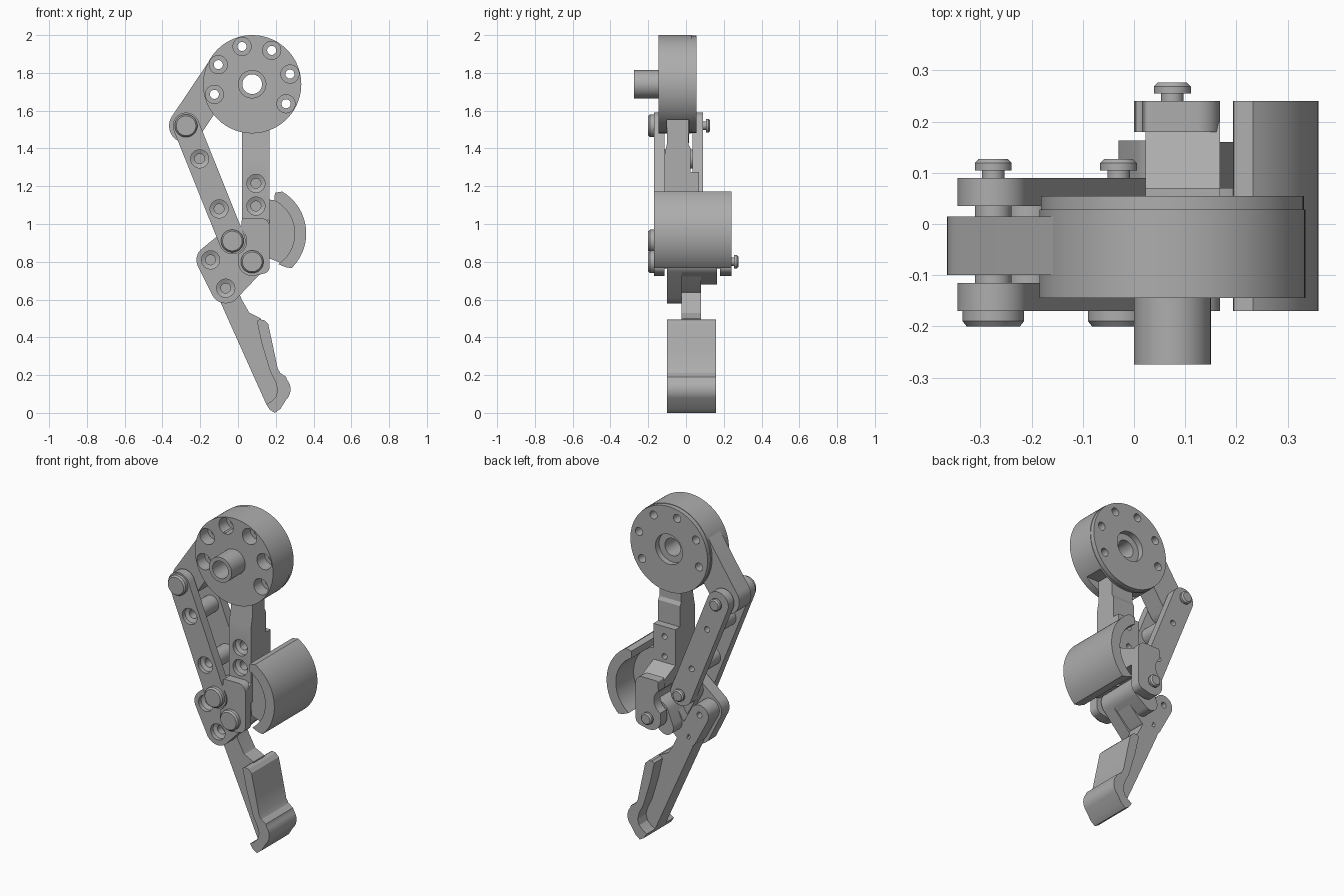
import bpy, bmesh
from math import cos, sin, pi, radians
from mathutils import Vector
from mathutils.geometry import convex_hull_2d

if "Cube" in bpy.data.objects:
    bpy.data.objects.remove(bpy.data.objects["Cube"])

grey = bpy.data.materials.new("plain grey")
grey.use_nodes = True
grey.diffuse_color = (0.42, 0.42, 0.42, 1)
grey.node_tree.nodes["Principled BSDF"].inputs["Base Color"].default_value = grey.diffuse_color


def finish(name, bm):
    bmesh.ops.recalc_face_normals(bm, faces=bm.faces)
    me = bpy.data.meshes.new(name)
    bm.to_mesh(me)
    bm.free()
    ob = bpy.data.objects.new(name, me)
    me.materials.append(grey)
    bpy.context.collection.objects.link(ob)
    return ob


def prism(name, pts, lo, hi, axis="Y"):
    """Extrude an (x, z) outline along y, or a (y, z) outline along x."""
    bm = bmesh.new()
    place = (lambda a, b: (a, lo, b)) if axis == "Y" else (lambda a, b: (lo, a, b))
    face = bm.faces.new([bm.verts.new(place(a, b)) for a, b in pts])
    out = bmesh.ops.extrude_face_region(bm, geom=[face])
    step = Vector((0, hi - lo, 0)) if axis == "Y" else Vector((hi - lo, 0, 0))
    bmesh.ops.translate(bm, vec=step, verts=[v for v in out["geom"] if isinstance(v, bmesh.types.BMVert)])
    return finish(name, bm)


def arc(cx, cz, r, a, b, n):
    return [(cx + r * cos(radians(a + (b - a) * i / n)), cz + r * sin(radians(a + (b - a) * i / n)))
            for i in range(n + 1)]


def hull(*circles):
    """Outline wrapped around (x, z, radius) circles."""
    pts = [Vector(p) for x, z, r in circles for p in arc(x, z, r, 0, 352.5, 47)]
    return [pts[i] for i in convex_hull_2d(pts)]


def lathe(name, x, z, profile, n=48):
    """Solid of revolution about y from (radius, y) pairs."""
    bm = bmesh.new()
    rings = [[bm.verts.new((x + r * cos(2 * pi * i / n), y, z + r * sin(2 * pi * i / n)))
              for i in range(n)] for r, y in profile]
    for p, q in zip(rings, rings[1:]):
        for i in range(n):
            bm.faces.new((p[i - 1], p[i], q[i], q[i - 1]))
    bm.faces.new(rings[0])
    bm.faces.new(rings[-1])
    return finish(name, bm)


def cut(targets, cutters):
    for ob in targets:
        bpy.context.view_layer.objects.active = ob
        for c in cutters:
            mod = ob.modifiers.new("cut", "BOOLEAN")
            mod.operation, mod.solver, mod.object = "DIFFERENCE", "EXACT", c
            bpy.ops.object.modifier_apply(modifier=mod.name)
    for c in cutters:
        bpy.data.objects.remove(c)


def screw_hole(x, z, front):
    return lathe("cutter", x, z, [(0.048, front - 0.02), (0.048, front + 0.025),
                                  (0.026, front + 0.035), (0.026, front + 0.09)])


def back_hole(x, z, back):
    return lathe("cutter", x, z, [(0.017, back - 0.04), (0.017, back + 0.02)])


def pin(name, x, z, tail):
    lathe(name, x, z, [(0.052, -0.2), (0.06, -0.19), (0.06, -0.17), (0.036, -0.17), (0.036, tail - 0.038),
                       (0.022, tail - 0.038), (0.022, tail - 0.022), (0.036, tail - 0.022),
                       (0.036, tail - 0.008), (0.028, tail)])


# Main joints
HUB, CRANK, LINK, KNEE = (0.075, 1.74), (-0.275, 1.52), (-0.03, 0.91), (0.075, 0.8)

# Pulley disc with hub tube, back cover and the crank arm
disc = lathe("pulley_disc", *HUB, [(0.26, -0.145), (0.26, 0.028)], 96)
cover = lathe("pulley_cover", *HUB, [(0.257, 0.028), (0.257, 0.055)], 96)
tube = lathe("hub_tube", *HUB, [(0.075, -0.275), (0.075, -0.14)])
crank = prism("crank_arm", hull((*CRANK, 0.09), (-0.08, 1.81, 0.09)), -0.1, 0.015)
cut([disc], [prism("cutter", [(-0.3, 1.4), (0.4, 1.4), (0.4, 1.55), (-0.3, 1.55)], -0.1, 0.015)])
holes = [lathe("cutter", *HUB, [(0.052, -0.3), (0.052, 0.02), (0.09, 0.02), (0.09, 0.1)])]
for a in (15, 60, 105, 150, 195, 330):
    x, z = arc(*HUB, 0.207, a, a, 1)[0]
    holes.append(lathe("cutter", x, z, [(0.048, -0.2), (0.048, -0.07), (0.024, -0.07), (0.024, 0.1)], 32))
cut([disc, cover, tube, crank], holes)

# Twin link plates with spacers
link_outline = hull((*CRANK, 0.07), (*LINK, 0.07))
front_plate = prism("link_front_plate", link_outline, -0.17, -0.115)
back_plate = prism("link_back_plate", link_outline, 0.035, 0.09)
link_screws = [(-0.203, 1.345), (-0.1, 1.08)]
spacers = [lathe("link_spacer", x, z, [(0.05, -0.115), (0.05, 0.035)]) for x, z in link_screws]
cut([front_plate] + spacers, [screw_hole(x, z, -0.17) for x, z in link_screws])
cut([back_plate], [back_hole(x, z, 0.09) for x, z in link_screws])

# Upper post, stepped in depth, ending in a fork bridge
post = prism("upper_post", [(-0.1, 1.6), (0.014, 1.6), (0.014, 1.42), (0.025, 1.4), (0.025, 1.275),
                            (0.07, 1.275), (0.07, 1.06), (0.2, 1.0), (0.2, 0.905), (-0.14, 0.905),
                            (-0.14, 1.0), (-0.115, 1.02), (-0.115, 1.36), (-0.1, 1.43)], 0.022, 0.168, "X")
lug_outline = hull((*KNEE, 0.075), (0.13, 0.775, 0.038), (0.123, 0.985, 0.045), (0.03, 1.02, 0.01))
lugs = [prism("fork_lug_front", lug_outline, -0.17, -0.115), prism("fork_lug_back", lug_outline, 0.18, 0.24)]
cut([post] + lugs, [lathe("cutter", *LINK, [(0.076, -0.3), (0.076, 0.3)])])
post_screws = [(0.095, 1.215), (0.095, 1.095)]
cut([post], [screw_hole(x, z, -0.115) for x, z in post_screws]
    + [back_hole(x, z, 0.07) for x, z in post_screws])

# Curved pad and the web that carries it
prism("curved_pad", arc(0.105, 0.95, 0.256, 60, -46, 32) + [(0.25, 0.772), (0.215, 0.787)]
      + arc(0.105, 0.95, 0.195, -53, 63, 32) + [(0.195, 1.165)], -0.17, 0.24)
prism("pad_web", arc(0.105, 0.95, 0.198, -52, 62, 24) + [(0.16, 1.13), (0.16, 0.82)], -0.1, 0.07)

# Knee block with rear boss
shin_screws = [(-0.145, 0.81), (-0.065, 0.66)]
block = prism("knee_block", hull((*shin_screws[0], 0.075), (*shin_screws[1], 0.08), (*LINK, 0.07),
                                 (*KNEE, 0.075)), -0.1, -0.025)
prism("link_boss", hull((*LINK, 0.068), (0.02, 0.8, 0.06)), -0.025, 0.03)
boss_outline = hull((*KNEE, 0.075), (0.02, 0.73, 0.05))
boss = prism("knee_boss", boss_outline, -0.025, 0.163)
prism("knee_boss_foot", hull((*KNEE, 0.07), (-0.02, 0.68, 0.05)), -0.025, 0.08)

# Shin bar and wide foot sole
bar = prism("shin_bar", hull((*shin_screws[0], 0.06), (*shin_screws[1], 0.06)), -0.025, 0.08)
prism("shin_web", [(-0.01, 0.67), (0.02, 0.6), (0.06, 0.53), (0.12, 0.5), (0.18, 0.22), (0.215, 0.13),
                   (0.19, 0.05), (0.15, 0.045), (-0.09, 0.58), (-0.11, 0.63)], -0.025, 0.08)
prism("foot_sole", [(0.1, 0.485), (0.115, 0.495), (0.14, 0.49), (0.16, 0.47), (0.19, 0.33), (0.21, 0.235),
                    (0.225, 0.21), (0.255, 0.19)] + arc(0.2, 0.125, 0.078, 40, -45, 10)
      + [(0.225, 0.022), (0.195, 0.0), (0.17, 0.015), (0.15, 0.045), (0.175, 0.06), (0.2, 0.085),
         (0.21, 0.12), (0.2, 0.16), (0.17, 0.22), (0.125, 0.37)], -0.1, 0.16)
cut([block], [screw_hole(x, z, -0.1) for x, z in shin_screws])
cut([bar], [back_hole(x, z, 0.08) for x, z in shin_screws])

# Pivot pins
pin("crank_pin", *CRANK, 0.127)
pin("link_pin", *LINK, 0.127)
pin("knee_pin", *KNEE, 0.277)

# Smooth rounded walls, keep edges sharp
bpy.ops.object.select_all(action="DESELECT")
for ob in bpy.context.scene.objects:
    if ob.type == "MESH":
        ob.select_set(True)
        bpy.context.view_layer.objects.active = ob
bpy.ops.object.shade_smooth_by_angle(angle=radians(25))
